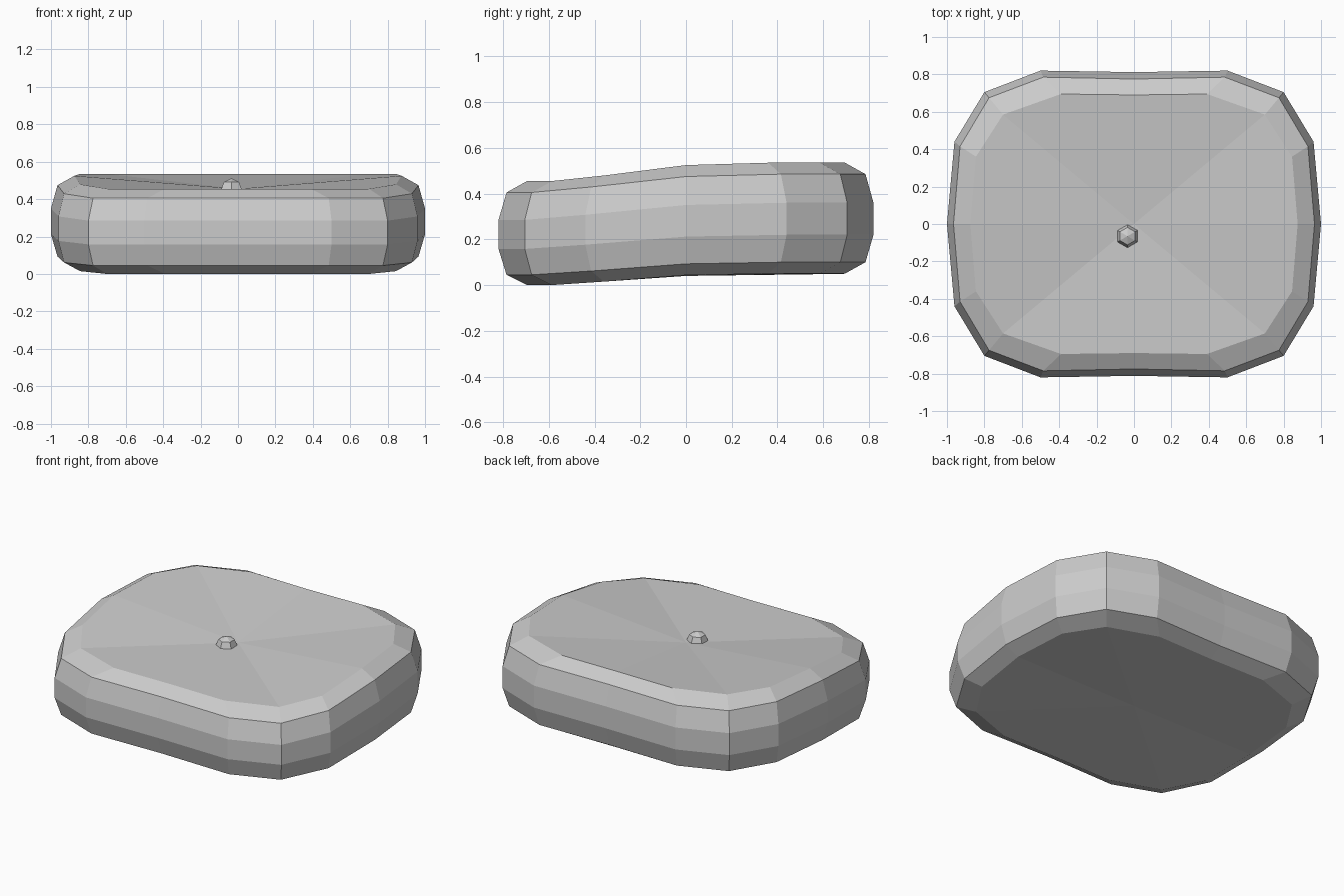
import bpy, bmesh
from math import sin, cos, pi

if "Cube" in bpy.data.objects:
    bpy.data.objects.remove(bpy.data.objects["Cube"])


def finish(name, bm):
    bmesh.ops.recalc_face_normals(bm, faces=bm.faces)
    me = bpy.data.meshes.new(name)
    bm.to_mesh(me)
    bm.free()
    ob = bpy.data.objects.new(name, me)
    bpy.context.collection.objects.link(ob)
    return ob


def bridge(bm, a, b):
    n = len(a)
    for i in range(n):
        bm.faces.new((a[i], a[(i + 1) % n], b[(i + 1) % n], b[i]))


def fan(bm, ring, centre, step):
    n = len(ring)
    c = bm.verts.new(centre)
    for i in range(0, n, step):
        bm.faces.new([c] + [ring[(i + k) % n] for k in range(step + 1)])


# Quarter outlines: side middle, side, corner, end, end middle
inner = [(.875, 0), (.845, .36), (.70, .585), (.39, .695), (0, .69)]
edge = [(.965, 0), (.93, .415), (.775, .675), (.485, .785), (0, .775)]
outer = [(1, 0), (.96, .44), (.80, .705), (.50, .82), (0, .812)]


def outline(q):
    half = q + [(-x, y) for x, y in q[-2::-1]]
    return half + [(x, -y) for x, y in half[-2:0:-1]]


# How far each point along the outline is raised from front to back
quarter_back = [.87, 1, 1, 1, .98]
quarter_front = [.87, .30, 0, 0, 0]
lift = quarter_back + quarter_back[-2::-1] + quarter_front[1:] + quarter_front[-2:0:-1]

# Cushion: stacked outlines as (outline, front height, rise toward back)
bm = bmesh.new()
levels = [(inner, 0, .05), (edge, .045, .055), (outer, .158, .062),
          (outer, .285, .075), (edge, .405, .08), (inner, .455, .08)]
rings = [[bm.verts.new((x, y, z + rise * t)) for (x, y), t in zip(outline(q), lift)]
         for q, z, rise in levels]
for a, b in zip(rings, rings[1:]):
    bridge(bm, a, b)
fan(bm, rings[-1], (0, 0, .455), 2)
fan(bm, rings[0], (0, 0, .04), 2)
finish("cushion", bm)

# Button: six-sided dome sunk in the middle of the cushion
bm = bmesh.new()
bx, by, bz, r = -.035, -.065, .445, .066
rings = []
for a in (-pi / 4, 0, pi / 4):
    rings.append([bm.verts.new((bx + r * cos(a) * cos(pi / 6 + k * pi / 3),
                                by + r * cos(a) * sin(pi / 6 + k * pi / 3),
                                bz + r * sin(a))) for k in range(6)])
for a, b in zip(rings, rings[1:]):
    bridge(bm, a, b)
fan(bm, rings[-1], (bx, by, bz + r), 1)
fan(bm, rings[0], (bx, by, bz - r), 1)
finish("button", bm)
